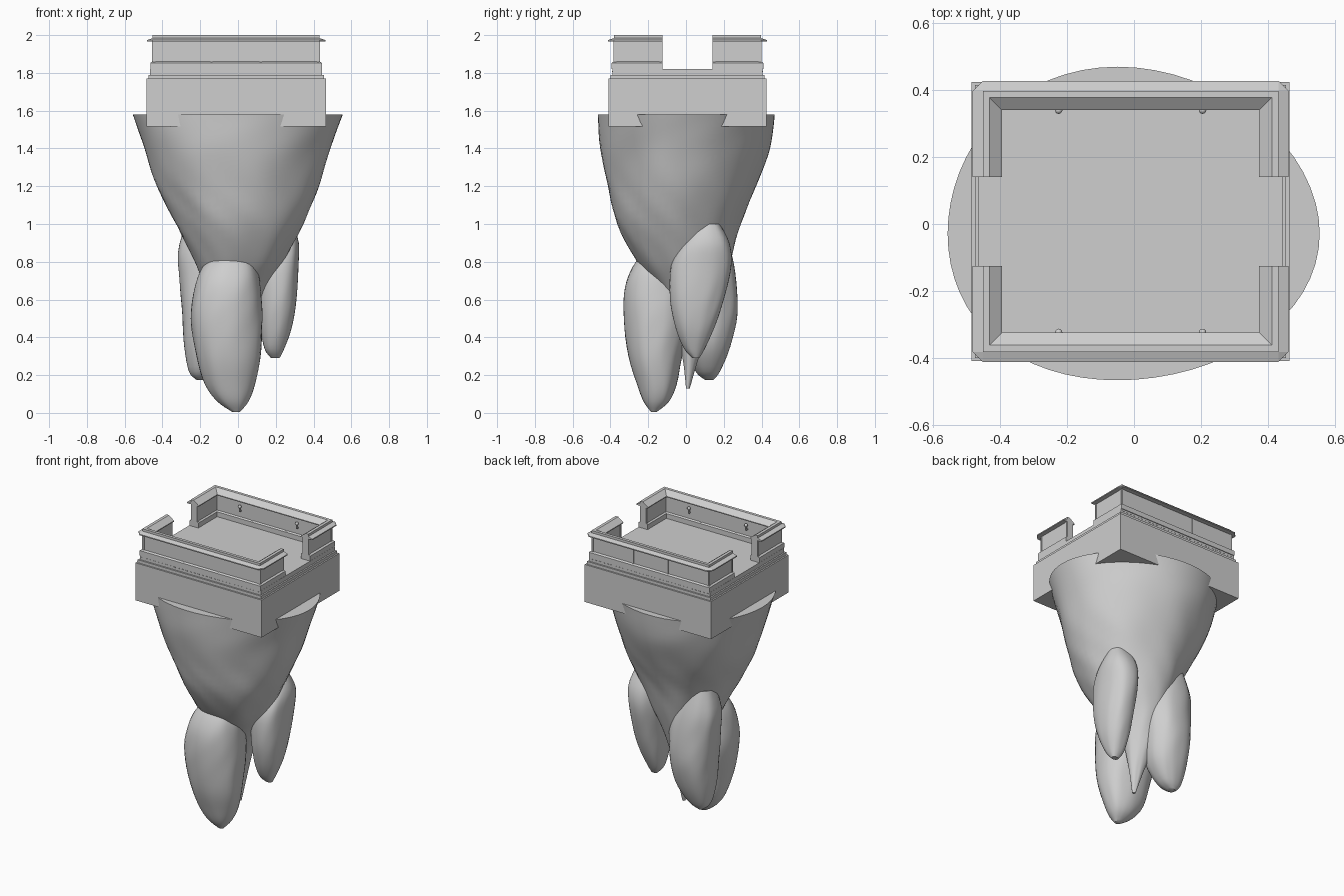
import bpy, bmesh, math
from mathutils import Vector

if "Cube" in bpy.data.objects:
    bpy.data.objects.remove(bpy.data.objects["Cube"])

stone = bpy.data.materials.new("plain_grey_stone")
stone.diffuse_color = (0.62, 0.62, 0.62, 1)
stone.use_nodes = True
stone.node_tree.nodes["Principled BSDF"].inputs["Base Color"].default_value = stone.diffuse_color


def finish(name, bm, smooth=False):
    bmesh.ops.remove_doubles(bm, verts=bm.verts, dist=1e-5)
    bmesh.ops.recalc_face_normals(bm, faces=bm.faces)
    mesh = bpy.data.meshes.new(name)
    bm.to_mesh(mesh)
    bm.free()
    mesh.materials.append(stone)
    obj = bpy.data.objects.new(name, mesh)
    bpy.context.collection.objects.link(obj)
    if smooth:
        bpy.ops.object.select_all(action='DESELECT')
        obj.select_set(True)
        bpy.context.view_layer.objects.active = obj
        bpy.ops.object.shade_smooth_by_angle(angle=math.radians(40))
    return obj


def add_box(bm, x0, x1, y0, y1, z0, z1):
    verts = bmesh.ops.create_cube(bm, size=1)["verts"]
    for v in verts:
        v.co = ((x0 + x1) / 2 + v.co.x * (x1 - x0),
                (y0 + y1) / 2 + v.co.y * (y1 - y0),
                (z0 + z1) / 2 + v.co.z * (z1 - z0))


def smooth_step(p0, p1, p2, p3, t):
    # Catmull-Rom blend of four ring descriptions
    return [0.5 * (2 * b + (c - a) * t + (2 * a - 5 * b + 4 * c - d) * t * t
                   + (3 * b - a - 3 * c + d) * t ** 3)
            for a, b, c, d in zip(p0, p1, p2, p3)]


def rounded(v, power):
    return math.copysign(abs(v) ** power, v)


def rock(name, bounds, bump, power=1.0, skew=(0, 0), sides=40, steps=4):
    # bounds, bottom to top: z, x min, x max, y min, y max
    rings = []
    n = len(bounds)
    for i in range(n - 1):
        quad = [bounds[max(0, min(n - 1, i + k))] for k in (-1, 0, 1, 2)]
        rings += [smooth_step(*quad, s / steps) for s in range(steps)]
    rings.append(list(bounds[-1]))
    bm = bmesh.new()
    loops = []
    for z, x0, x1, y0, y1 in rings:
        loop = []
        lean = z / 1.58
        b = bump * (1 - lean ** 4)
        for k in range(sides):
            a = 2 * math.pi * k / sides
            c, s = math.cos(a), math.sin(a)
            r = 1 + b * (math.sin(3 * a + 5 * z) + 0.6 * math.sin(5 * a - 8 * z)) * math.sin(2 * a) ** 2
            r += 0.4 * b * (math.sin(9 * a + 4 * math.sin(6 * z)) * math.sin(11 * z + 2 * a) - 0.2)
            loop.append(bm.verts.new((
                (x0 + x1) / 2 + (x1 - x0) / 2 * r * rounded(c, power) + skew[0] * lean * s * s,
                (y0 + y1) / 2 + (y1 - y0) / 2 * r * rounded(s, power) + skew[1] * lean * c * c, z)))
        loops.append(loop)
    for lo, hi in zip(loops, loops[1:]):
        for k in range(sides):
            j = (k + 1) % sides
            bm.faces.new((lo[k], lo[j], hi[j], hi[k]))
    bm.faces.new(loops[0][::-1])
    bm.faces.new(loops[-1])
    return finish(name, bm, True)


# Hanging rock: tapering core and three pointed lobes
rock("rock_core", [
    (0.13, 0.0, 0.02, 0.0, 0.02), (0.3, -0.05, 0.05, -0.02, 0.07),
    (0.5, -0.12, 0.09, -0.07, 0.14), (0.65, -0.17, 0.15, -0.15, 0.19),
    (0.8, -0.23, 0.24, -0.26, 0.235), (1.0, -0.33, 0.345, -0.365, 0.29),
    (1.2, -0.43, 0.43, -0.415, 0.37), (1.4, -0.495, 0.49, -0.455, 0.445),
    (1.58, -0.557, 0.555, -0.467, 0.47)], 0.028, skew=(-0.048, -0.03), sides=64, steps=5)
rock("rock_lobe_front", [
    (0.005, -0.03, 0.01, -0.185, -0.155), (0.06, -0.11, 0.055, -0.225, -0.09),
    (0.15, -0.175, 0.09, -0.26, -0.05), (0.3, -0.22, 0.12, -0.305, -0.02),
    (0.5, -0.25, 0.13, -0.33, 0.03), (0.66, -0.23, 0.12, -0.325, 0.03),
    (0.77, -0.19, 0.1, -0.285, 0.0), (0.86, -0.11, 0.05, -0.22, -0.02)], 0.02, 0.92)
rock("rock_lobe_right", [
    (0.29, 0.175, 0.22, 0.035, 0.07), (0.34, 0.14, 0.245, -0.01, 0.10),
    (0.45, 0.12, 0.285, -0.055, 0.15), (0.6, 0.11, 0.31, -0.085, 0.2),
    (0.78, 0.10, 0.32, -0.08, 0.24), (0.9, 0.11, 0.322, -0.02, 0.23),
    (1.0, 0.14, 0.29, 0.06, 0.18)], 0.02, 0.87)
rock("rock_lobe_back_left", [
    (0.175, -0.22, -0.18, 0.10, 0.145), (0.22, -0.26, -0.11, 0.05, 0.18),
    (0.35, -0.285, -0.03, 0.0, 0.235), (0.52, -0.295, 0.0, -0.02, 0.272),
    (0.7, -0.31, 0.005, -0.02, 0.265), (0.85, -0.318, -0.04, -0.01, 0.24),
    (1.0, -0.28, -0.12, 0.03, 0.19)], 0.02, 0.87)

# Square platform with two stepped ledges
for name, inset, z0, z1 in (("platform_block", 0, 1.515, 1.77),
                            ("lower_ledge", 0.01, 1.77, 1.79),
                            ("terrace_floor", 0.02, 1.79, 1.82)):
    bm = bmesh.new()
    add_box(bm, -0.485 + inset, 0.465 - inset, -0.41 + inset, 0.425 - inset, z0, z1)
    finish(name, bm)

# Fine row of small blocks along the front and back ledges
bm = bmesh.new()
for i in range(30):
    x = -0.445 + i * 0.03
    for y in (-0.39, 0.405):
        add_box(bm, x - 0.007, x + 0.007, y - 0.002, y + 0.002, 1.806, 1.81)
finish("edge_blocks", bm)

# U-shaped parapets: depth inward from the wall face, height
PROFILE = [(-0.012, 1.82), (-0.012, 1.853), (0, 1.86), (0, 1.967), (-0.03, 1.967),
           (-0.03, 1.974), (0, 1.984), (0, 2.0), (0.02, 2.0), (0.058, 1.972),
           (0.058, 1.966), (0.045, 1.966), (0.045, 1.86), (0.055, 1.853), (0.055, 1.82)]
XL, XR = -0.452, 0.432


def parapet(name, y_wall, y_end, inward):
    # Each corner has two stations so the eaves stop short of it
    path = [(XL, y_end, 1, 0, 1, 0),
            (XL, y_wall, 1, inward, 1, 0), (XL, y_wall, 1, inward, 0, inward),
            (XR, y_wall, -1, inward, 0, inward), (XR, y_wall, -1, inward, -1, 0),
            (XR, y_end, -1, 0, -1, 0)]
    bm = bmesh.new()
    rows = [[bm.verts.new((x + d * (ex if d < -0.02 else dx),
                           y + d * (ey if d < -0.02 else dy), z)) for d, z in PROFILE]
            for x, y, dx, dy, ex, ey in path]
    n = len(PROFILE)
    for a, b in zip(rows, rows[1:]):
        for k in range(n):
            j = (k + 1) % n
            corners = (a[k], a[j], b[j], b[k])
            if len({tuple(v.co) for v in corners}) > 2:
                bm.faces.new(corners)
    bm.faces.new(rows[0])
    bm.faces.new(rows[-1][::-1])
    finish(name, bm)

    # Thin pilasters at the ends and middle of each wall
    bm = bmesh.new()
    ya, yb = sorted((y_wall - inward * 0.003, y_wall + inward * 0.048))
    for x in (XL + 0.008, -0.14, 0.12, XR - 0.008):
        add_box(bm, x - 0.006, x + 0.006, ya, yb, 1.85, 1.967)
    for x0, x1 in ((XL - 0.003, XL + 0.048), (XR - 0.048, XR + 0.003)):
        for y in (y_end - inward * 0.01, y_wall + inward * 0.008):
            add_box(bm, x0, x1, y - 0.006, y + 0.006, 1.85, 1.967)
    finish(name + "_pilasters", bm)

    # Wall lamps on the inner face
    for i, x in enumerate((-0.225, 0.205)):
        y = y_wall + inward * 0.058
        bm = bmesh.new()
        ball = bmesh.ops.create_uvsphere(bm, u_segments=12, v_segments=8, radius=0.011)["verts"]
        bmesh.ops.translate(bm, verts=ball, vec=Vector((x, y, 1.935)))
        add_box(bm, x - 0.004, x + 0.004, y - 0.004, y + 0.004, 1.90, 1.93)
        y0, y1 = sorted((y, y_wall + inward * 0.04))
        add_box(bm, x - 0.004, x + 0.004, y0, y1, 1.90, 1.908)
        finish(f"{name}_lamp_{i + 1}", bm, True)


parapet("front_parapet", -0.382, -0.125, 1)
parapet("back_parapet", 0.398, 0.14, -1)
